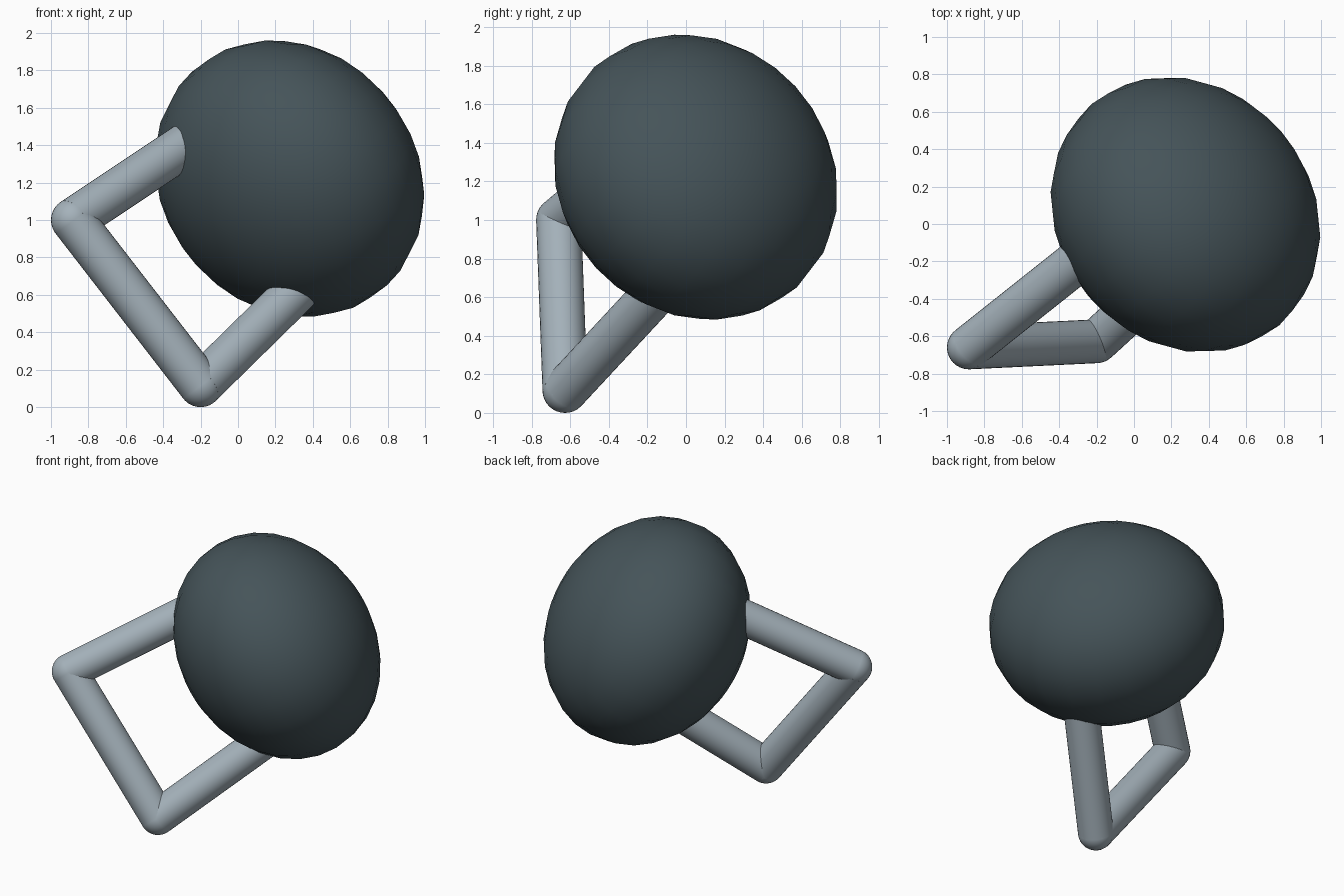
import bpy
from mathutils import Vector

cube = bpy.data.objects.get("Cube")
if cube:
    bpy.data.objects.remove(cube, do_unlink=True)


def make_material(name, rgb):
    mat = bpy.data.materials.new(name)
    mat.use_nodes = True
    mat.diffuse_color = (*rgb, 1)
    mat.node_tree.nodes["Principled BSDF"].inputs["Base Color"].default_value = (*rgb, 1)
    return mat


dark = make_material("dark slate", (0.06, 0.088, 0.10))
steel = make_material("pale steel", (0.375, 0.445, 0.495))


def finish(name, mat):
    obj = bpy.context.object
    obj.name = obj.data.name = name
    obj.data.materials.append(mat)
    bpy.ops.object.shade_smooth_by_angle(angle=0.7)
    return obj


def tube(name, start, end, radius):
    axis = end - start
    bpy.ops.mesh.primitive_cylinder_add(
        vertices=32, radius=radius, depth=axis.length, location=(start + end) / 2,
        rotation=axis.to_track_quat('Z', 'Y').to_euler())
    return finish(name, steel)


# Layout: the handle is symmetric about the axis through the body centre
centre = Vector((0.275, 0.05, 1.222))
upper = Vector((-0.883, -0.66, 1.0))
lower = Vector((-0.2, -0.627, 0.117))
middle = (upper + lower) / 2
axis = (centre - middle).normalized()
side = (lower - upper).normalized()
R = 0.117

# Body: a ball flattened along the handle axis
bpy.ops.mesh.primitive_uv_sphere_add(
    segments=24, ring_count=16, radius=1, location=centre,
    rotation=axis.to_track_quat('Z', 'Y').to_euler())
bpy.context.object.scale = (0.776, 0.776, 0.638)
finish("body", dark)

# Handle: grip, two slightly converging arms and rounded corners
tube("grip", upper, lower, R)
for label, corner, sign in (("upper", upper, 1), ("lower", lower, -1)):
    tube(label + "_arm", corner, corner + axis * 0.95 + side * sign * 0.075, R)
    bpy.ops.mesh.primitive_uv_sphere_add(
        segments=32, ring_count=16, radius=R, location=corner)
    finish(label + "_corner", steel)
